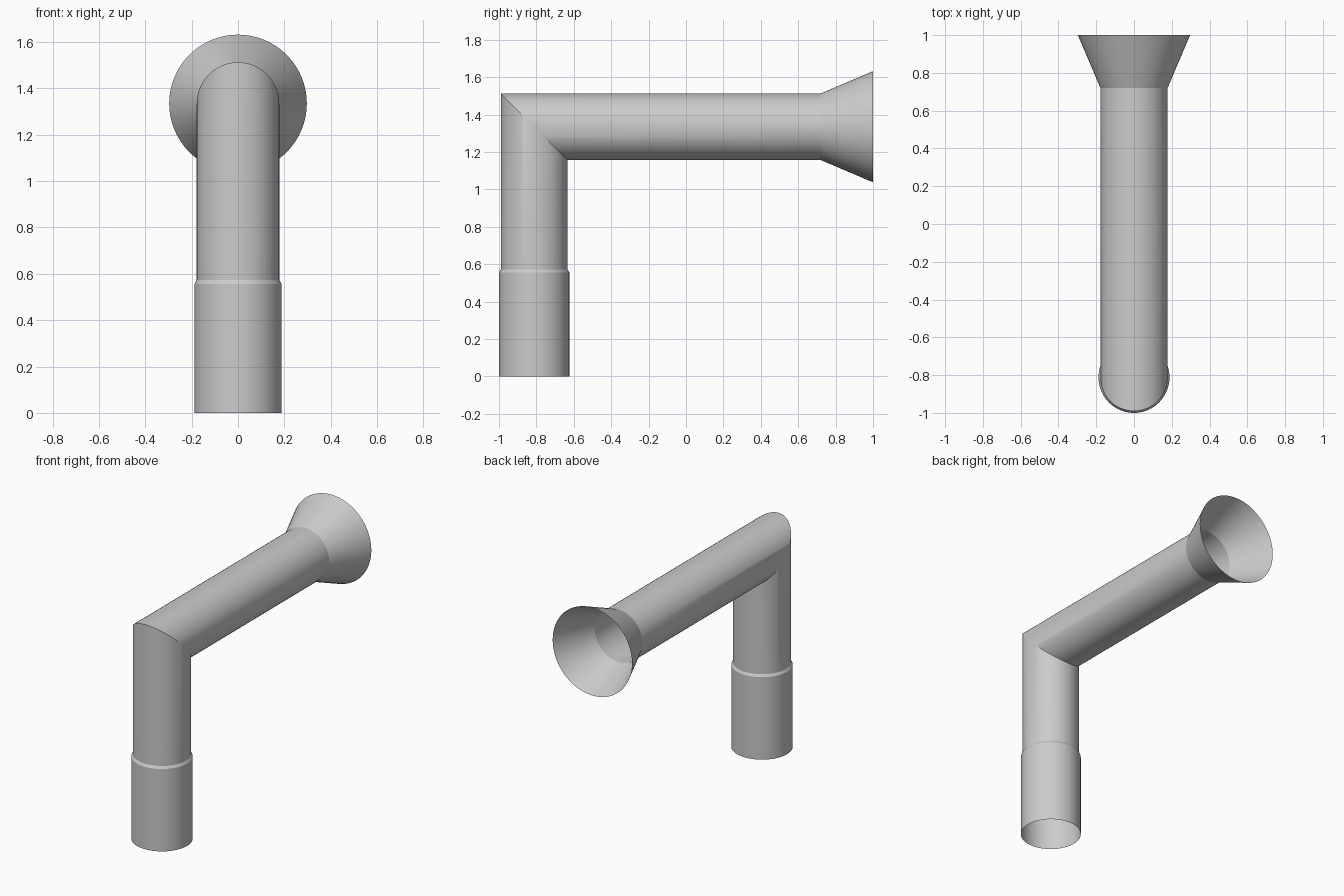
import bpy, bmesh, math
from mathutils import Vector

if "Cube" in bpy.data.objects:
    bpy.data.objects.remove(bpy.data.objects["Cube"], do_unlink=True)

SIDES = 64
PIPE_R, SLEEVE_R, FLARE_R = 0.178, 0.188, 0.297
AXIS_Y, AXIS_Z = -0.812, 1.335

grey = bpy.data.materials.new("plain grey")
grey.use_nodes = True
colour = (0.6, 0.6, 0.6, 1)
grey.diffuse_color = colour
grey.node_tree.nodes["Principled BSDF"].inputs["Base Color"].default_value = colour


def upright(r, z):
    """Horizontal ring around the vertical axis."""
    return lambda c, s: Vector((r * c, AXIS_Y + r * s, z))


def level(r, y):
    """Ring around the horizontal axis, matching the upright ring's order."""
    return lambda c, s: Vector((r * c, y, AXIS_Z - r * s))


def mitre(c, s):
    """Slanted ring where the two pipes meet."""
    return Vector((PIPE_R * c, AXIS_Y + PIPE_R * s, AXIS_Z - PIPE_R * s))


def tube(name, rings):
    """Open-ended skin through a list of rings."""
    bm = bmesh.new()
    angles = [2 * math.pi * i / SIDES for i in range(SIDES)]
    loops = [[bm.verts.new(ring(math.cos(a), math.sin(a))) for a in angles]
             for ring in rings]
    for low, high in zip(loops, loops[1:]):
        for i in range(SIDES):
            j = (i + 1) % SIDES
            bm.faces.new((low[i], low[j], high[j], high[i]))
    mesh = bpy.data.meshes.new(name)
    bm.to_mesh(mesh)
    bm.free()
    mesh.materials.append(grey)
    obj = bpy.data.objects.new(name, mesh)
    bpy.context.collection.objects.link(obj)
    bpy.ops.object.select_all(action="DESELECT")
    obj.select_set(True)
    bpy.context.view_layer.objects.active = obj
    bpy.ops.object.shade_smooth_by_angle(angle=math.radians(20))
    return obj


# Lower sleeve with its chamfered lip
tube("base_sleeve", [upright(SLEEVE_R, 0), upright(SLEEVE_R, 0.557),
                     upright(PIPE_R, 0.573)])
# Vertical pipe and horizontal pipe joined at a mitred elbow
tube("elbow_pipe", [upright(PIPE_R, 0.573), mitre, level(PIPE_R, 0.72)])
# Open flared mouth at the back
tube("flared_mouth", [level(PIPE_R, 0.72), level(FLARE_R, 1.0)])
